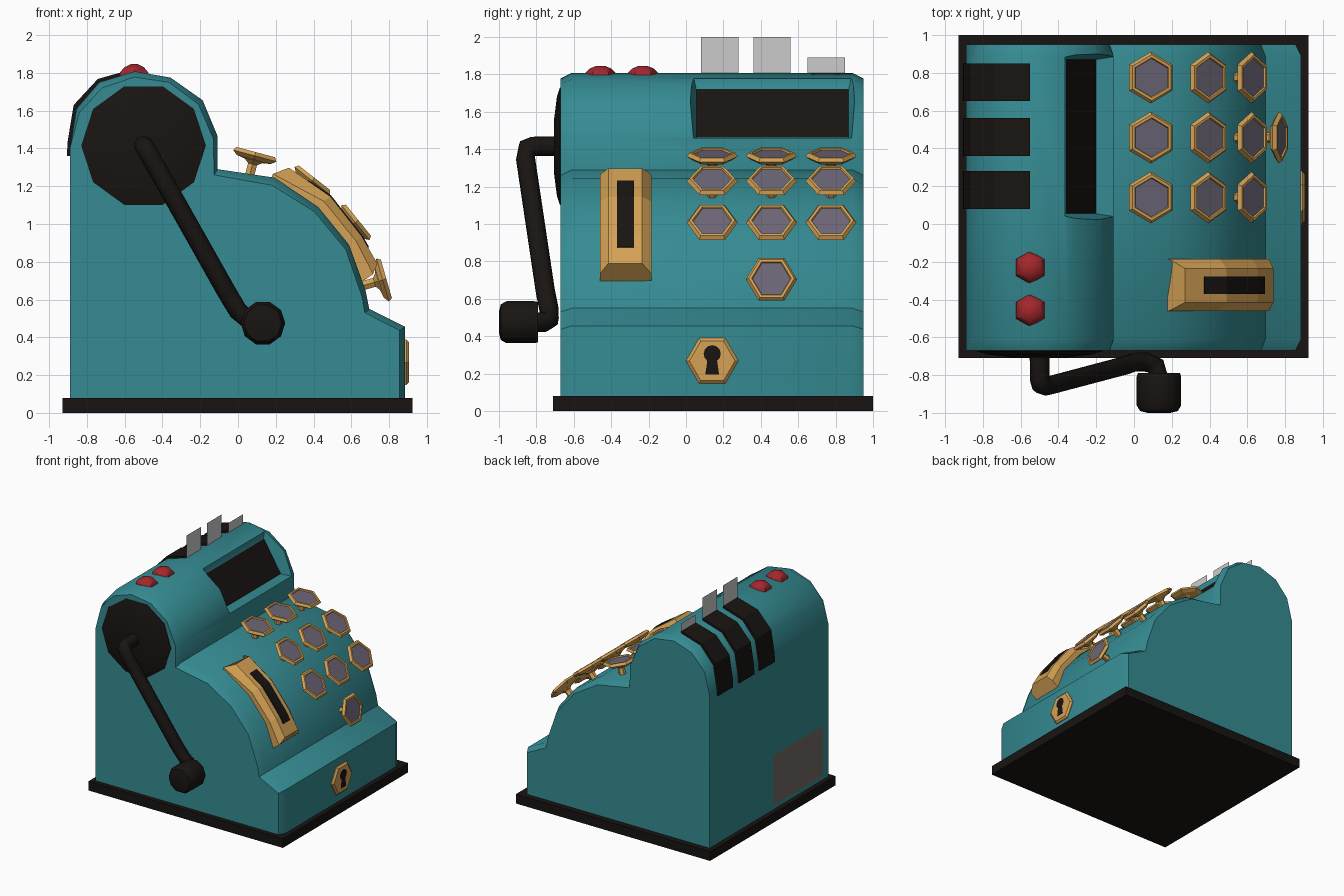
import bpy, bmesh
from math import sin, cos, pi, radians
from mathutils import Vector, Matrix

if "Cube" in bpy.data.objects:
    bpy.data.objects.remove(bpy.data.objects["Cube"])


def material(name, *rgb):
    m = bpy.data.materials.new(name)
    m.diffuse_color = (*rgb, 1)
    m.use_nodes = True
    m.node_tree.nodes["Principled BSDF"].inputs["Base Color"].default_value = m.diffuse_color
    return m


TEAL = material("teal", 0.035, 0.26, 0.29)
GOLD = material("gold", 0.66, 0.36, 0.09)
BLACK = material("black", 0.009, 0.007, 0.006)
RED = material("red", 0.37, 0.02, 0.025)
KEY = material("key_grey", 0.15, 0.13, 0.18)
LABEL = material("label_grey", 0.17, 0.14, 0.13)


def add_mesh(name, bm, mat=None):
    bmesh.ops.recalc_face_normals(bm, faces=bm.faces)
    me = bpy.data.meshes.new(name)
    bm.to_mesh(me)
    bm.free()
    ob = bpy.data.objects.new(name, me)
    bpy.context.collection.objects.link(ob)
    if mat:
        me.materials.append(mat)
    return ob


def loft(name, rings, mat=None):
    """Skin closed rings of points and cap both ends; one ring gives a flat face."""
    bm = bmesh.new()
    vs = [[bm.verts.new(p) for p in r] for r in rings]
    for a, b in zip(vs, vs[1:]):
        for i in range(len(a)):
            j = (i + 1) % len(a)
            bm.faces.new((a[i], a[j], b[j], b[i]))
    bm.faces.new(vs[0])
    if len(vs) > 1:
        bm.faces.new(vs[-1])
    return add_mesh(name, bm, mat)


def turned(name, steps, sides, loc, rot, mat, phase=0.0):
    """Polygonal turned part from (radius, height) steps."""
    m = Matrix.Translation(loc) @ rot
    ang = [phase + 2 * pi * i / sides for i in range(sides)]
    return loft(name, [[m @ Vector((r * cos(a), r * sin(a), h)) for a in ang]
                       for r, h in steps], mat)


def at_y(profile, y):
    return [Vector((x, y, z)) for x, z in profile]


def smooth(ob, angle):
    bpy.ops.object.select_all(action='DESELECT')
    ob.select_set(True)
    bpy.context.view_layer.objects.active = ob
    bpy.ops.object.shade_smooth_by_angle(angle=radians(angle))


def tilt(deg):
    return Matrix.Rotation(radians(deg), 4, 'Y')


SIDE = Matrix.Rotation(pi / 2, 4, 'X')   # local z points to -y

# Base plate
plate = [(-.93, 0), (.925, 0), (.925, .08), (-.93, .08)]
loft("base_plate", [at_y(plate, -.71), at_y(plate, 1)], BLACK)

# Body with chamfered side edges
outer = [(-.89, .08), (-.89, 1.41), (-.855, 1.61), (-.735, 1.75), (-.547, 1.808),
         (-.357, 1.775), (-.187, 1.655), (-.108, 1.465), (-.108, 1.29), (.195, 1.245),
         (.425, 1.09), (.588, .89), (.675, .65), (.695, .55), (.885, .455), (.885, .08)]
inner = [(-.89, .08), (-.89, 1.4), (-.84, 1.59), (-.72, 1.72), (-.55, 1.778),
         (-.365, 1.75), (-.21, 1.635), (-.13, 1.45), (-.127, 1.26), (.18, 1.205),
         (.405, 1.065), (.57, .865), (.655, .62), (.672, .53), (.855, .437), (.855, .08)]
body = loft("body", [at_y(inner, -.67), at_y(outer, -.61),
                     at_y(outer, .89), at_y(inner, .95)], TEAL)

# Display window recess
bm = bmesh.new()
for x, z, y0, y1 in ((-.365, 1.72, .055, .87), (-.205, 1.46, .055, .87),
                     (.05, 1.46, .015, .91), (-.37, 1.9, .015, .91)):
    bm.verts.new((x, y0, z))
    bm.verts.new((x, y1, z))
bmesh.ops.convex_hull(bm, input=bm.verts)
cutter = add_mesh("window_cutter", bm, TEAL)
mod = body.modifiers.new("window", 'BOOLEAN')
mod.object, mod.operation, mod.solver = cutter, 'DIFFERENCE', 'EXACT'
bpy.context.view_layer.objects.active = body
bpy.ops.object.modifier_apply(modifier=mod.name)
bpy.data.objects.remove(cutter)
smooth(body, 35)
loft("display_window", [[(-.361, .055, 1.721), (-.361, .87, 1.721),
                         (-.201, .87, 1.462), (-.201, .055, 1.462)]], BLACK)

# Back slots with price flags
strip = [(-.905, 1.36), (-.903, 1.43), (-.87, 1.63), (-.742, 1.768), (-.55, 1.822),
         (-.55, 1.77), (-.72, 1.7), (-.83, 1.58), (-.87, 1.36)]
for i, (y, top) in enumerate(((.18, 2), (.46, 2), (.75, 1.89))):
    loft(f"back_slot_{i}", [at_y(strip, y - .1), at_y(strip, y + .1)], BLACK)
    loft(f"price_flag_{i}", [[(-.548, y - .1, 1.79), (-.548, y + .1, 1.79),
                              (-.548, y + .1, top), (-.548, y - .1, top)]])

# Back label
loft("back_label", [[(-.894, -.59, .12), (-.894, .09, .12),
                     (-.894, .09, .55), (-.894, -.59, .55)]], LABEL)

# Red top buttons
for i, y in enumerate((-.23, -.457)):
    ob = turned(f"red_button_{i}", [(.085, -.03), (.087, 0), (.06, .028), (.022, .044)], 6,
                (-.55, y, 1.802), tilt(0), RED, pi / 2)
    smooth(ob, 45)

# Keys: gold stem and rim with a recessed face
key_steps = [(.028, -.14), (.028, -.05), (.055, -.032), (.108, -.024),
             (.137, -.004), (.122, .016), (.106, .016), (.1, .004)]
rows = ((.09, 1.365, 15, (.14, .457, .775)), (.395, 1.232, 38, (.14, .457, .775)),
        (.625, 1.01, 51, (.14, .457, .775)), (.77, .705, 74, (.457,)))
for r, (x, z, deg, columns) in enumerate(rows):
    for c, y in enumerate(columns):
        turned(f"key_{r}_{c}", key_steps, 6, (x, y, z), tilt(deg), GOLD, pi / 2)
        turned(f"key_face_{r}_{c}", [(.103, .007)], 6, (x, y, z), tilt(deg), KEY, pi / 2)

# Curved gold slot housing on the slope
low = [(.16, 1.2), (.38, 1.05), (.55, .86), (.65, .69)]
mid = [(.185, 1.265), (.455, 1.12), (.625, .91), (.715, .735)]
top = [(.27, 1.298), (.49, 1.145), (.655, .935), (.738, .79)]
rings = []
for (lx, lz), (mx, mz), (tx, tz) in zip(low, mid, top):
    rings.append([(lx, -.46, lz), (mx, -.46, mz), (tx, -.415, tz),
                  (tx, -.235, tz), (mx, -.185, mz), (lx, -.185, lz)])
loft("slot_housing", rings, GOLD)
slot = [(.372, 1.232), (.493, 1.151), (.66, .938), (.694, .878),
        (.68, .87), (.64, .93), (.48, 1.135), (.365, 1.21)]
loft("slot_opening", [at_y(slot, -.37), at_y(slot, -.277)], BLACK)

# Drawer lock with keyhole
turned("lock_plate", [(.14, -.01), (.14, .006), (.122, .02)], 6,
       (.885, .14, .268), tilt(90), GOLD, pi / 2)
arc = [radians(-55 + 29 * i) for i in range(11)]
hole = [(.909, .14 + .046 * cos(a), .306 + .046 * sin(a)) for a in arc]
loft("keyhole", [hole + [(.909, .103, .195), (.909, .177, .195)]], BLACK)

# Crank: side disc, bent arm and grip
disc = turned("crank_disc", [(.33, -.02), (.33, .004), (.28, .02), (.14, .037)], 10,
              (-.5, -.67, 1.415), SIDE, BLACK)
path = [(-.5, -.69, 1.415), (-.5, -.82, 1.415), (-.492, -.852, 1.405), (-.46, -.858, 1.35),
        (-.06, -.752, .64), (0, -.732, .54), (.06, -.73, .49), (.115, -.752, .475),
        (.13, -.82, .475)]
cu = bpy.data.curves.new("crank_arm", 'CURVE')
cu.dimensions = '3D'
cu.bevel_depth, cu.bevel_resolution, cu.use_fill_caps = .052, 2, True
sp = cu.splines.new('POLY')
sp.points.add(len(path) - 1)
for p, co in zip(sp.points, path):
    p.co = (*co, 1)
cu.materials.append(BLACK)
bpy.context.collection.objects.link(bpy.data.objects.new("crank_arm", cu))
grip = turned("crank_grip", [(.112, 0), (.118, .02), (.118, .17), (.1, .2), (.06, .21)], 10,
              (.132, -.79, .475), SIDE, BLACK)
for ob in (disc, grip):
    smooth(ob, 40)
